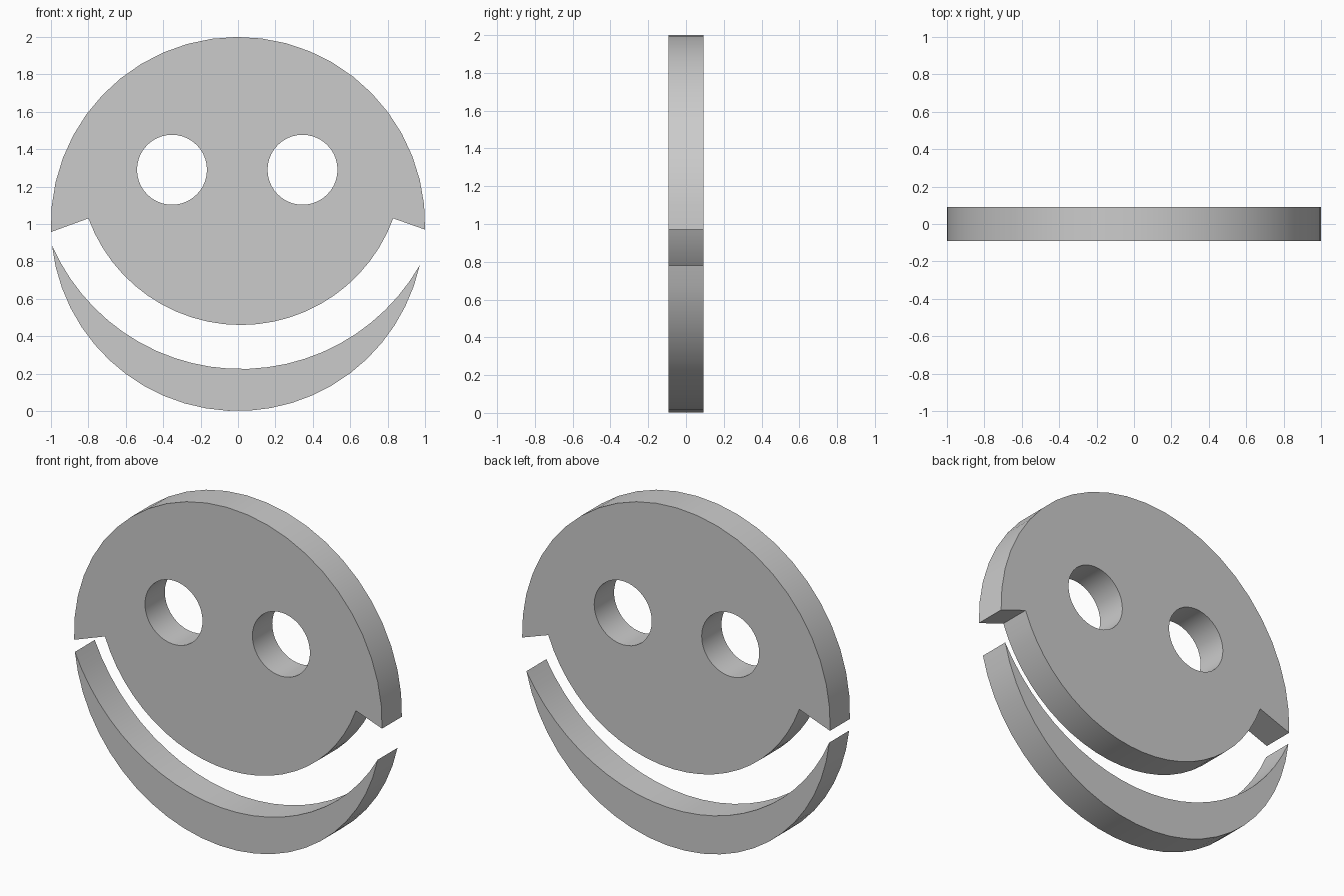
import bpy
import math
from mathutils import Vector

if "Cube" in bpy.data.objects:
    bpy.data.objects.remove(bpy.data.objects["Cube"])

HALF_DEPTH = 0.092


def arc(a, m, b, n):
    """Points on the circle through a, m, b, running from a via m to b."""
    a, m, b = Vector(a), Vector(m), Vector(b)
    u, v = m - a, b - a
    d = 2 * (u.x * v.y - u.y * v.x)
    c = a + Vector((v.y * u.length_squared - u.y * v.length_squared,
                    u.x * v.length_squared - v.x * u.length_squared)) / d
    r = (a - c).length
    start, end = (math.atan2(p.y - c.y, p.x - c.x) for p in (a, b))
    sweep = (end - start) % math.tau
    if d < 0:
        sweep -= math.tau
    return [(c.x + r * math.cos(start + sweep * i / n),
             c.y + r * math.sin(start + sweep * i / n)) for i in range(n + 1)]


def circle(x, z, r, n=40):
    return [(x + r * math.cos(math.tau * i / n),
             z + r * math.sin(math.tau * i / n)) for i in range(n)]


def plate(name, outlines):
    """Flat upright plate from closed outlines; inner outlines become holes."""
    curve = bpy.data.curves.new(name, 'CURVE')
    curve.dimensions = '2D'
    curve.fill_mode = 'BOTH'
    curve.extrude = HALF_DEPTH
    for pts in outlines:
        spline = curve.splines.new('POLY')
        spline.points.add(len(pts) - 1)
        for p, (x, z) in zip(spline.points, pts):
            p.co = (x, z, 0, 1)
        spline.use_cyclic_u = True
    obj = bpy.data.objects.new(name, curve)
    bpy.context.collection.objects.link(obj)
    obj.rotation_euler.x = math.pi / 2
    bpy.ops.object.select_all(action='DESELECT')
    obj.select_set(True)
    bpy.context.view_layer.objects.active = obj
    bpy.ops.object.convert(target='MESH')
    obj = bpy.context.view_layer.objects.active
    obj.name = name
    bpy.ops.object.transform_apply(location=False, rotation=True, scale=False)
    # Weld caps to the rim
    bpy.ops.object.mode_set(mode='EDIT')
    bpy.ops.mesh.select_all(action='SELECT')
    bpy.ops.mesh.remove_doubles(threshold=0.0005)
    bpy.ops.mesh.normals_make_consistent(inside=False)
    bpy.ops.object.mode_set(mode='OBJECT')
    bpy.ops.object.shade_smooth_by_angle(angle=math.radians(30))
    return obj


# Face: round top, notched cheeks, curved upper lip, two eye holes
face = arc((1.0, 0.97), (0, 2), (-1.0, 0.957), 24)
face += arc((-0.80, 1.03), (0.01, 0.46), (0.83, 1.03), 24)
plate("face", [face, circle(-0.353, 1.29, 0.187), circle(0.345, 1.29, 0.187)])

# Chin: crescent below the smile
chin = arc((-0.995, 0.887), (0, 0), (0.972, 0.78), 24)
chin += arc((0.972, 0.78), (0.02, 0.225), (-0.995, 0.887), 24)[1:-1]
plate("chin", [chin])
